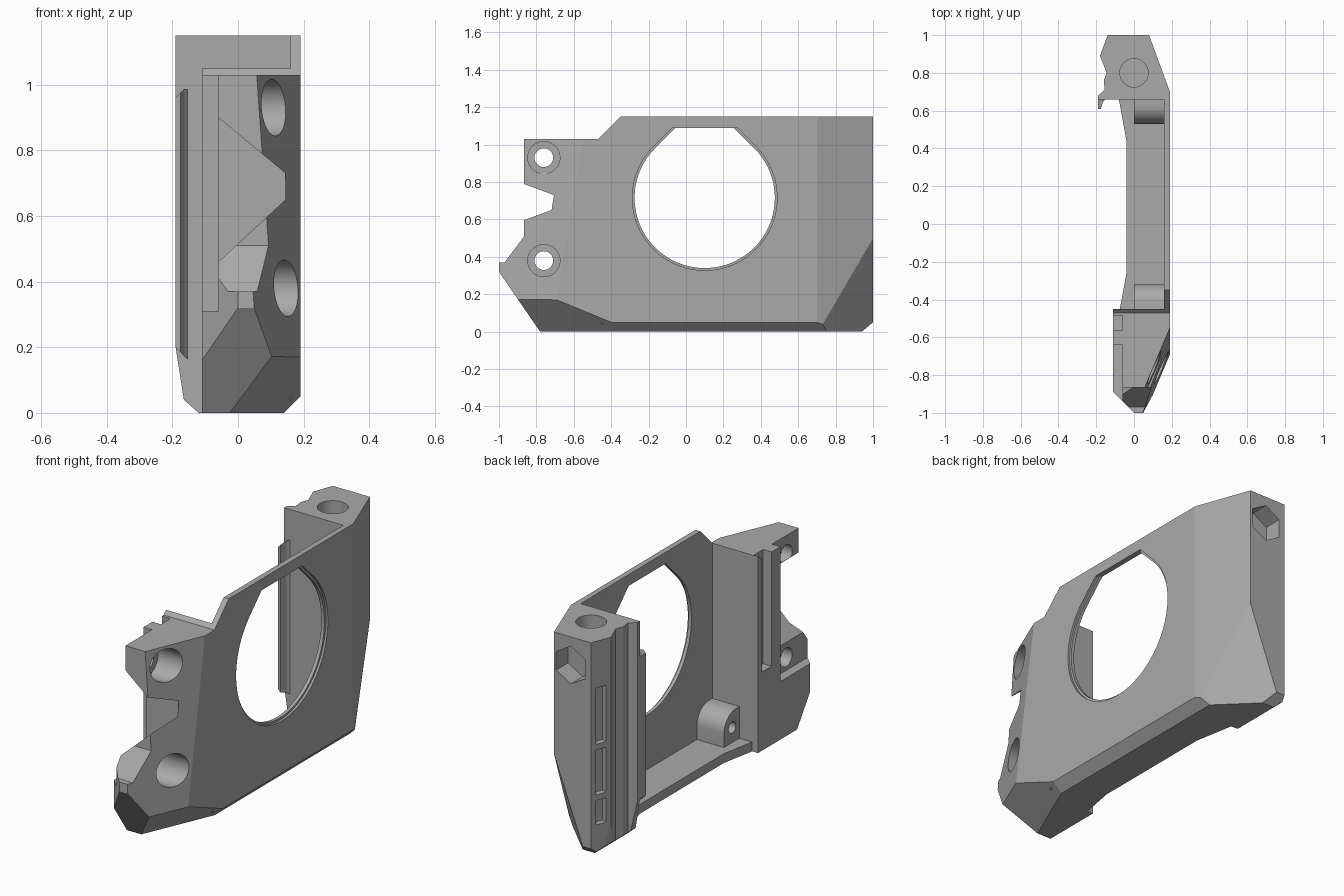
import bpy, bmesh, math
from mathutils import Vector

old = bpy.data.objects.get("Cube")
if old:
    bpy.data.objects.remove(old, do_unlink=True)

grey = bpy.data.materials.new("plain grey")
grey.use_nodes = True
grey.diffuse_color = (0.4, 0.4, 0.4, 1)
grey.node_tree.nodes["Principled BSDF"].inputs["Base Color"].default_value = (0.4, 0.4, 0.4, 1)


def prism(name, pts, lo, hi, axis="z", planes=()):
    """Extrude a flat outline along an axis, then trim it with (point, outward normal) planes."""
    place = {"x": lambda a, b, c: (c, a, b),
             "y": lambda a, b, c: (a, c, b),
             "z": lambda a, b, c: (a, b, c)}[axis]
    bm = bmesh.new()
    low = [bm.verts.new(place(a, b, lo)) for a, b in pts]
    high = [bm.verts.new(place(a, b, hi)) for a, b in pts]
    bm.faces.new(low)
    bm.faces.new(high)
    for i in range(len(pts)):
        j = (i + 1) % len(pts)
        bm.faces.new((low[i], low[j], high[j], high[i]))
    for co, no in planes:
        res = bmesh.ops.bisect_plane(bm, geom=bm.verts[:] + bm.edges[:] + bm.faces[:], dist=1e-5,
                                     plane_co=co, plane_no=Vector(no).normalized(), clear_outer=True)
        edges = [e for e in res["geom_cut"] if isinstance(e, bmesh.types.BMEdge)]
        bmesh.ops.holes_fill(bm, edges=edges, sides=0)
    bmesh.ops.recalc_face_normals(bm, faces=bm.faces)
    me = bpy.data.meshes.new(name)
    bm.to_mesh(me)
    bm.free()
    me.materials.append(grey)
    ob = bpy.data.objects.new(name, me)
    bpy.context.collection.objects.link(ob)
    return ob


def box(name, x, y, z):
    return prism(name, rect(x, y), z[0], z[1])


def rect(a, b):
    return [(a[0], b[0]), (a[1], b[0]), (a[1], b[1]), (a[0], b[1])]


def circle(a, b, r, n=48, start=0.0, sweep=math.tau):
    return [(a + r * math.cos(start + sweep * i / n), b + r * math.sin(start + sweep * i / n))
            for i in range(n)]


def combine(target, tool, operation="DIFFERENCE"):
    mod = target.modifiers.new("cut", "BOOLEAN")
    mod.operation, mod.solver, mod.object = operation, "EXACT", tool
    bpy.context.view_layer.objects.active = target
    bpy.ops.object.modifier_apply(modifier=mod.name)
    bpy.data.objects.remove(tool, do_unlink=True)


# Bracket body: plan outline with faceted corners
plan = [(0.08, 1), (0.19, 0.7), (0.19, -1), (0, -1), (-0.11, -0.89), (-0.11, -0.45),
        (-0.075, -0.45), (-0.04, -0.26), (-0.04, 0.44), (-0.08, 0.66), (-0.165, 0.66),
        (-0.19, 0.66), (-0.19, 0.68), (-0.155, 0.71), (-0.16, 0.76), (-0.145, 0.8),
        (-0.18, 0.89), (-0.14, 1)]
trims = [((0.19, -0.55, 1.03), (0.275, -0.116, 0.019)),   # front slanted face
         ((0.19, -0.69, 0.17), (0.252, -0.108, -0.261)),  # lower front facet
         ((0, -1, 0.32), (0, -0.32, -0.22)),              # front toe
         ((0.19, 0, 0.05), (1, 0, -1)),                   # bottom edge
         ((0.08, 1, 0.5), (0.1215, 0.1232, -0.0459)),     # lower back facet
         ((0, 1, 0.05), (0, 0.64, -0.77)),                # back heel
         ((-0.165, 0, 0.04), (-0.04, 0, -0.045)),         # lower left edge
         ((-0.165, 0, 0.04), (-0.16, 0, -0.025))]         # left taper
body = prism("bracket_body", plan, 0, 1.15, planes=trims)

# Side silhouette
side = [(-1.1, -0.1), (1.1, -0.1), (1.1, 1.15), (-0.35, 1.15), (-0.47, 1.03), (-0.865, 1.03),
        (-0.865, 0.51), (-0.97, 0.37), (-1.1, 0.37)]
combine(body, prism("silhouette", side, -0.5, 0.5, "x"), "INTERSECT")

# Open bay between the two posts
combine(body, box("bay", (-0.5, 0.16), (-0.45, 0.66), (0.05, 1.3)))

# Round window with a flattened peak, and its chamfered rim
for grow, x0 in ((0, 0.1), (0.012, 0.178)):
    r = 0.38 + grow - 0.005
    arc = circle(0.1, 0.715, r, 72, math.radians(135), math.radians(270))
    arc += circle(0.1, 0.715, r, 1, math.radians(45))
    half = r * math.sqrt(2) - 0.375
    peak = [(0.1 + half, 1.09), (0.1 - half, 1.09)]
    combine(body, prism("window", arc + peak, x0, 0.3, "x"))

# Front post: tapered notch, left recess, rail groove
combine(body, prism("notch", [(0.145, 0.73), (0.145, 0.65), (-0.06, 0.46), (-0.2, 0.46),
                              (-0.2, 0.9), (-0.06, 0.9)], -1.1, -0.69, "y"))
combine(body, box("recess", (-0.4, -0.06), (-1.1, -0.64), (0.31, 1.3)))
combine(body, box("groove", (-0.4, -0.06), (-0.565, -0.485), (0.42, 1.3)))

# Counterbored screw holes
for z in (0.93, 0.38):
    combine(body, prism("bore", circle(-0.76, z, 0.05, 32), -0.4, 0.4, "x"))
    combine(body, prism("counterbore", circle(-0.76, z, 0.086), 0.0, 0.4, "x"))

# Back post: vertical hole, hexagonal nut pocket, slot pockets
combine(body, prism("post_hole", circle(0, 0.8, 0.075), 0.85, 1.3))
combine(body, prism("nut_pocket", circle(-0.02, 1.0, 0.1, 6, math.pi / 6), 0.9, 1.1, "y"))
along, inward = Vector((0.34, 0.94)), Vector((0.94, -0.34))
mid = Vector((-0.16, 0.945))
slot = [mid + along * a + inward * b
        for a, b in ((-0.03, -0.04), (0.03, -0.04), (0.03, 0.03), (-0.03, 0.03))]
for z0, z1 in ((0.6, 0.9), (0.33, 0.57), (0.17, 0.3)):
    combine(body, prism("slot", slot, z0, z1))

# Hooked lip along the back post
hook = [(-0.19, 0.61), (-0.175, 0.61), (-0.165, 0.645), (-0.15, 0.665), (-0.15, 0.69), (-0.19, 0.675)]
prism("hooked_lip", hook, 0.1, 0.985, planes=[((-0.19, 0, 0.2), (-1, 0, -1)),
                                              ((-0.19, 0, 0.96), (-1, 0, 1))])

# Rounded bosses on the floor, each with a pilot hole
for name, wall, sign in (("back_boss", 0.665, -1), ("front_boss", -0.455, 1)):
    edge = [(wall + sign * (0.035 + 0.1 * math.cos(t)), 0.12 + 0.1 * math.sin(t))
            for t in (math.pi / 2 * i / 10 for i in range(11))]
    outline = [(wall, 0.04), (wall + sign * 0.135, 0.04)] + edge + [(wall, 0.22)]
    boss = prism(name, outline, 0, 0.165, "x")
    combine(boss, prism("pilot", circle(wall + sign * 0.065, 0.13, 0.03, 24), -0.1, 0.1, "x"))

# Smooth the round bores, keep the facets crisp
bpy.ops.object.select_all(action="DESELECT")
for ob in bpy.context.collection.objects:
    if ob.type == "MESH" and ob.data.materials and ob.data.materials[0] == grey:
        ob.select_set(True)
        bpy.context.view_layer.objects.active = ob
bpy.ops.object.shade_smooth_by_angle(angle=math.radians(16))
